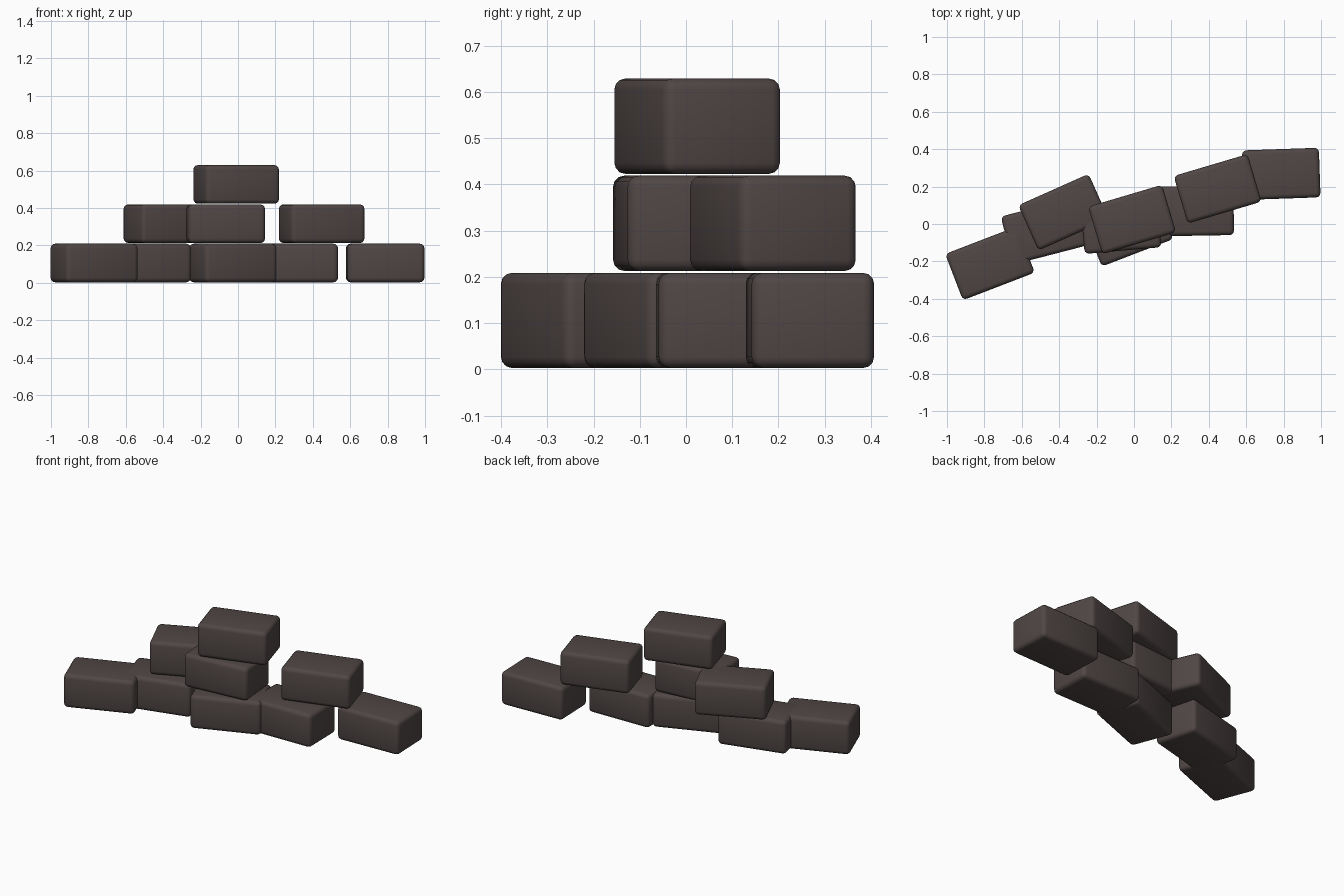
import bpy
from math import radians

if "Cube" in bpy.data.objects:
    bpy.data.objects.remove(bpy.data.objects["Cube"])

# Dark brown-grey clay shared by every brick
clay = bpy.data.materials.new("dark_brick")
clay.diffuse_color = (0.08, 0.062, 0.06, 1)
clay.use_nodes = True
clay.node_tree.nodes["Principled BSDF"].inputs["Base Color"].default_value = clay.diffuse_color

LENGTH, WIDTH, HEIGHT, COURSE = 0.412, 0.265, 0.206, 0.21


def brick(name, x, y, level, turn):
    """One rounded brick resting on the given course."""
    z = 0.003 + HEIGHT / 2 + level * COURSE
    bpy.ops.mesh.primitive_cube_add(size=1, location=(x, y, z))
    ob = bpy.context.object
    ob.name = name
    ob.dimensions = (LENGTH, WIDTH, HEIGHT)
    bpy.ops.object.transform_apply(location=False, rotation=False, scale=True)
    ob.rotation_euler = (0, 0, radians(turn))
    ob.data.materials.append(clay)
    bevel = ob.modifiers.new("rounded_edges", 'BEVEL')
    bevel.width = 0.024
    bevel.segments = 3
    bpy.ops.object.modifier_apply(modifier=bevel.name)
    bpy.ops.object.shade_smooth_by_angle(angle=radians(40))
    return ob


# Loose curved pile: x, y, turn in degrees for each course
courses = [
    ("bottom", [(-0.770, -0.210, 21), (-0.480, -0.037, 14.5), (-0.028, -0.030, 21),
                (0.327, 0.070, 1), (0.787, 0.268, 2)]),
    ("middle", [(-0.377, 0.063, 24), (-0.070, -0.010, 5), (0.447, 0.188, 16.5)]),
    ("top", [(-0.010, 0.024, 16.5)]),
]
for level, (label, places) in enumerate(courses):
    for i, (x, y, turn) in enumerate(places, 1):
        brick(f"{label}_brick_{i}", x, y, level, turn)
